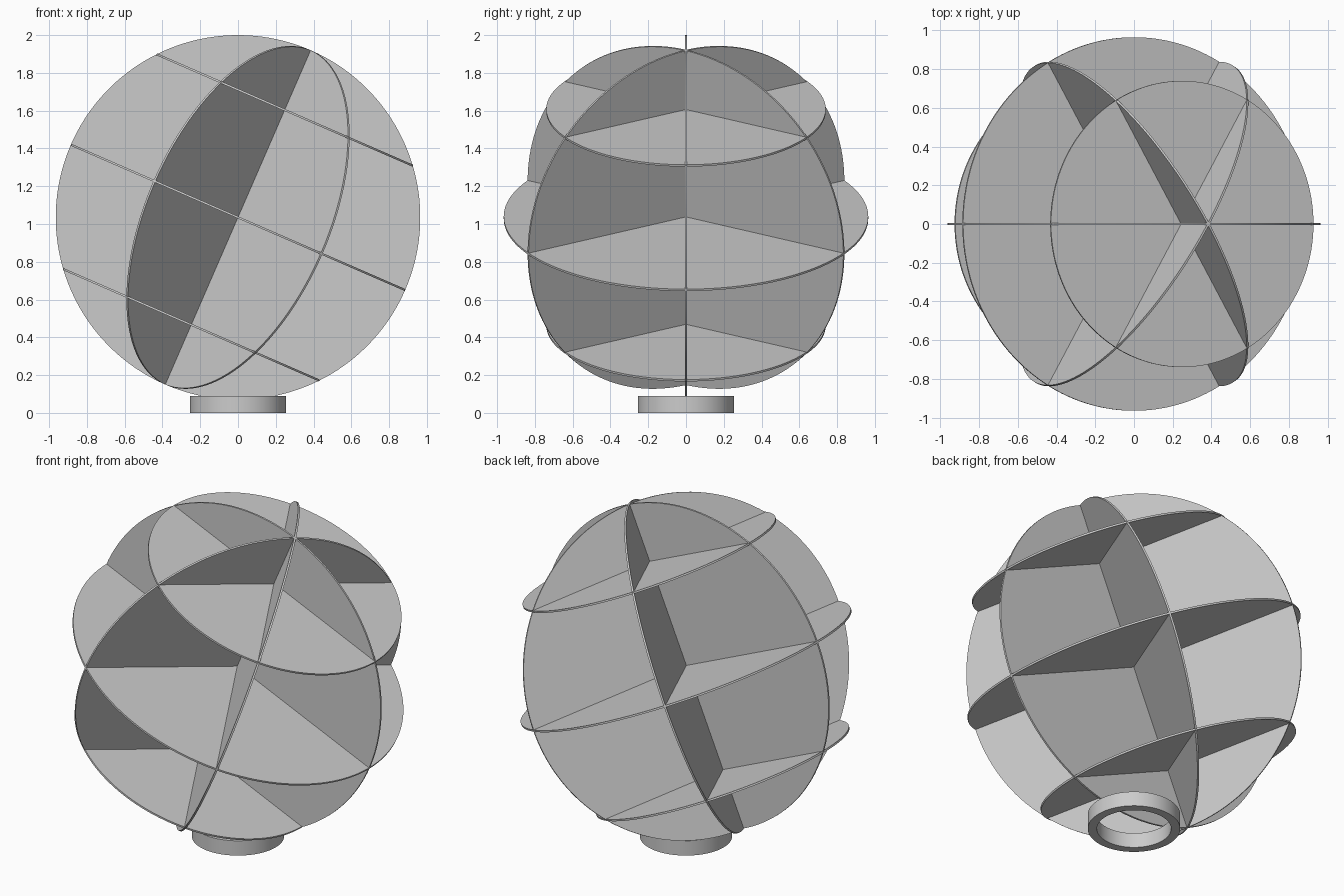
import bpy, bmesh, math
from mathutils import Matrix

if "Cube" in bpy.data.objects:
    bpy.data.objects.remove(bpy.data.objects["Cube"])

R, CZ, T = 0.965, 1.035, 0.011
TILT = Matrix.Translation((0, 0, CZ)) @ Matrix.Rotation(math.radians(23.5), 4, 'Y')


def finish(name, bm):
    bmesh.ops.recalc_face_normals(bm, faces=bm.faces)
    me = bpy.data.meshes.new(name)
    bm.to_mesh(me)
    bm.free()
    ob = bpy.data.objects.new(name, me)
    bpy.context.collection.objects.link(ob)
    bpy.ops.object.select_all(action='DESELECT')
    ob.select_set(True)
    bpy.context.view_layer.objects.active = ob
    bpy.ops.object.shade_smooth_by_angle(angle=math.radians(30))
    return ob


def disc(name, radius, matrix):
    bm = bmesh.new()
    bmesh.ops.create_cone(bm, cap_ends=True, segments=160, radius1=radius,
                          radius2=radius, depth=T, matrix=matrix)
    return finish(name, bm)


# Three meridian discs sharing the tilted axis
for i, a in enumerate((0, 60, -60)):
    turn = Matrix.Rotation(math.radians(a), 4, 'Z') @ Matrix.Rotation(math.pi / 2, 4, 'X')
    disc(f"meridian_disc_{i + 1}", R, TILT @ turn)

# Three latitude discs square to the axis
for name, h in (("lower", -0.62), ("equator", 0), ("upper", 0.62)):
    disc(f"{name}_latitude_disc", math.sqrt(R * R - h * h),
         TILT @ Matrix.Translation((0, 0, h)))

# Open base ring: rectangular section spun round z
bm = bmesh.new()
pts = [(0.205, 0), (0.255, 0), (0.255, 0.09), (0.205, 0.09)]
vs = [bm.verts.new((r, 0, z)) for r, z in pts]
es = [bm.edges.new((vs[i], vs[(i + 1) % 4])) for i in range(4)]
bmesh.ops.spin(bm, geom=vs + es, cent=(0, 0, 0), axis=(0, 0, 1),
               angle=math.tau, steps=96, use_merge=True)
bmesh.ops.remove_doubles(bm, verts=bm.verts, dist=1e-5)
finish("base_ring", bm)
